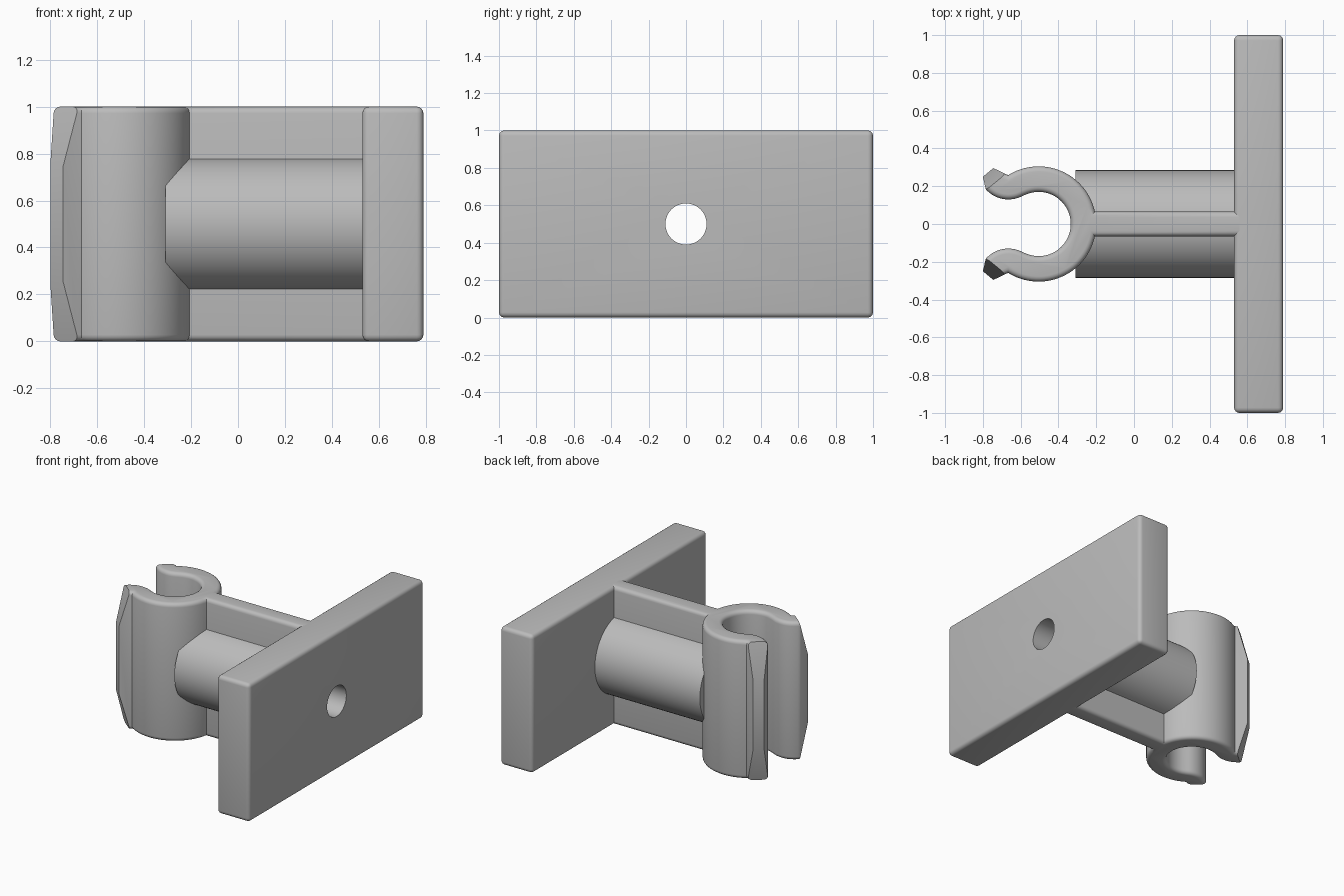
import bpy, bmesh
from math import sin, cos, asin, radians, pi
from mathutils import Vector, Matrix

cube = bpy.data.objects.get("Cube")
if cube:
    bpy.data.objects.remove(cube, do_unlink=True)

grey = bpy.data.materials.new("plain grey")
grey.use_nodes = True
grey.diffuse_color = (0.5, 0.5, 0.5, 1)
grey.node_tree.nodes["Principled BSDF"].inputs["Base Color"].default_value = (0.5, 0.5, 0.5, 1)

ROUND = 0.028      # edge rounding
MID = 0.5          # height of the rod axis


def make_object(name, bm):
    bmesh.ops.recalc_face_normals(bm, faces=bm.faces)
    mesh = bpy.data.meshes.new(name)
    bm.to_mesh(mesh)
    bm.free()
    mesh.materials.append(grey)
    obj = bpy.data.objects.new(name, mesh)
    bpy.context.collection.objects.link(obj)
    return obj


def activate(obj):
    bpy.ops.object.select_all(action='DESELECT')
    obj.select_set(True)
    bpy.context.view_layer.objects.active = obj


def rod(name, radius, x0, x1):
    """Cylinder lying along x at mid height."""
    bm = bmesh.new()
    place = Matrix.Translation(((x0 + x1) / 2, 0, MID)) @ Matrix.Rotation(pi / 2, 4, 'Y')
    bmesh.ops.create_cone(bm, cap_ends=True, segments=64, radius1=radius,
                          radius2=radius, depth=x1 - x0, matrix=place)
    return make_object(name, bm)


def round_edges(bm, edges):
    bmesh.ops.bevel(bm, geom=edges, offset=ROUND, segments=4, profile=0.5,
                    affect='EDGES', clamp_overlap=False)


def arc(cx, cy, r, a0, a1, n):
    """Points on an arc, angles in degrees."""
    angles = [radians(a0 + (a1 - a0) * i / n) for i in range(n + 1)]
    return [(cx + r * cos(a), cy + r * sin(a)) for a in angles]


# Mounting plate
bm = bmesh.new()
bmesh.ops.create_cube(bm, size=1, matrix=Matrix.Translation((0.66, 0, MID))
                      @ Matrix.Diagonal((0.26, 2, 1, 1)))
round_edges(bm, bm.edges[:])
plate = make_object("mounting_plate", bm)

# Clip and web: half outline from the web, round the ring, lip and inner bore
WEB, END, CX, OUTER, INNER = 0.065, 0.56, -0.505, 0.305, 0.17
half = [(END, WEB)]
half += arc(CX, 0, OUTER, asin(WEB / OUTER) * 180 / pi, 122, 26)
half += [(-0.745, 0.296), (-0.8, 0.25)]
half += arc(-0.665, 0.29, 0.16, -138.5, -61.1, 14)
half += arc(CX, 0, INNER, 118.9, 0, 26)[1:]
outline = half + [(x, -y) for x, y in reversed(half[:-1])]

bm = bmesh.new()
base = bm.faces.new([bm.verts.new((x, y, 0)) for x, y in outline])
top = bmesh.ops.extrude_face_region(bm, geom=[base], use_keep_orig=True)
bmesh.ops.translate(bm, vec=(0, 0, 1),
                    verts=[g for g in top["geom"] if isinstance(g, bmesh.types.BMVert)])
bmesh.ops.recalc_face_normals(bm, faces=bm.faces)
rim = [e for e in bm.edges
       if abs(e.verts[0].co.z - e.verts[1].co.z) < 0.001
       and min(v.co.x for v in e.verts) < END - 0.001]
round_edges(bm, rim)

# Sloped cuts on the upper and lower ends of both lips
for sy in (1, -1):
    for sz in (1, -1):
        cut = bmesh.ops.bisect_plane(
            bm, geom=bm.verts[:] + bm.edges[:] + bm.faces[:], dist=1e-5,
            plane_co=(-0.745, sy * 0.295, MID + sz * 0.25),
            plane_no=Vector((-0.63, sy * 0.77, sz * 0.258)).normalized(),
            clear_outer=True)
        open_edges = [g for g in cut["geom_cut"] if isinstance(g, bmesh.types.BMEdge)]
        bmesh.ops.holes_fill(bm, edges=open_edges, sides=0)
clip = make_object("clip_and_web", bm)

# Rod around the web
sleeve = rod("round_sleeve", 0.285, -0.31, 0.54)

# Screw hole through every part
drill = rod("hole_cutter", 0.11, -0.5, 1)
drill.hide_render = True
for obj in (plate, clip, sleeve):
    activate(obj)
    mod = obj.modifiers.new("hole", 'BOOLEAN')
    mod.operation = 'DIFFERENCE'
    mod.solver = 'EXACT'
    mod.object = drill
    bpy.ops.object.modifier_apply(modifier=mod.name)
    bpy.ops.object.shade_smooth_by_angle(angle=radians(32))
bpy.data.objects.remove(drill, do_unlink=True)
